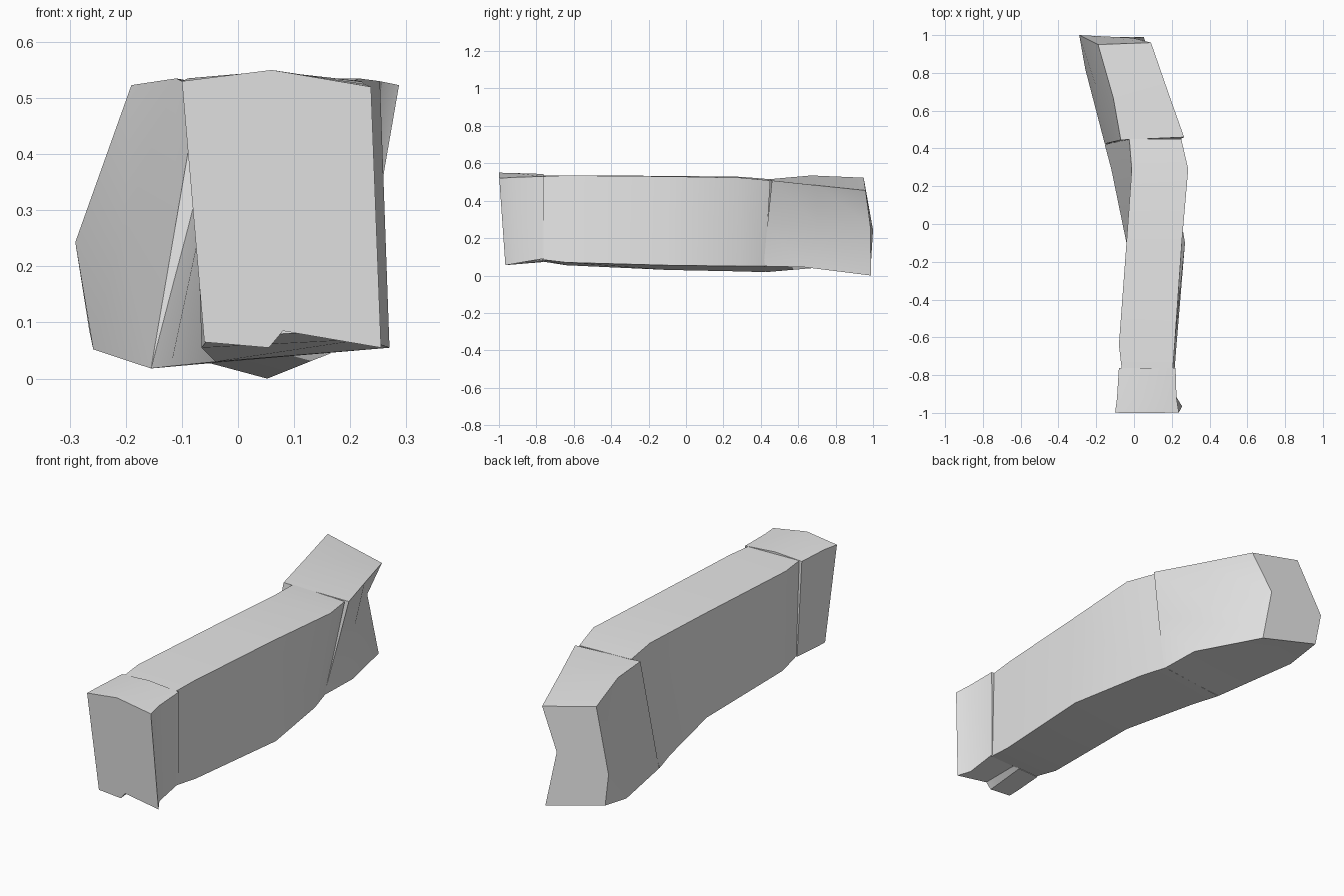
import bpy
import bmesh
from math import radians

default_cube = bpy.data.objects.get("Cube")
if default_cube:
    bpy.data.objects.remove(default_cube, do_unlink=True)

# One plain stone colour for every block
stone = bpy.data.materials.new("light_grey_stone")
stone.use_nodes = True
stone_colour = (0.8, 0.8, 0.8, 1)
stone.diffuse_color = stone_colour
stone_shader = stone.node_tree.nodes["Principled BSDF"]
stone_shader.inputs["Base Color"].default_value = stone_colour
stone_shader.inputs["Roughness"].default_value = 0.9


def section(y, lean, *outline):
    """Cross-section near y; lean shifts lower corners along y."""
    return [(x, y + lean * (0.5 - z), z) for x, z in outline]


def loft(name, sections):
    """Skin matching cross-sections into one closed, rough-hewn block."""
    bm = bmesh.new()
    rings = [[bm.verts.new(corner) for corner in ring] for ring in sections]
    for ring, following in zip(rings, rings[1:]):
        for i in range(len(ring)):
            j = (i + 1) % len(ring)
            bm.faces.new((ring[i], ring[j], following[j], following[i]))
    bm.faces.new(rings[0])
    bm.faces.new(rings[-1])
    bmesh.ops.recalc_face_normals(bm, faces=bm.faces)
    mesh = bpy.data.meshes.new(name)
    bm.to_mesh(mesh)
    bm.free()
    mesh.materials.append(stone)
    block = bpy.data.objects.new(name, mesh)
    bpy.context.collection.objects.link(block)
    bpy.ops.object.select_all(action="DESELECT")
    block.select_set(True)
    bpy.context.view_layer.objects.active = block
    bpy.ops.object.shade_smooth_by_angle(angle=radians(25))
    return block


# Front end block: ridged top, notched underside, slightly flared corner
loft("front_block", [
    section(-.997, .07, (-.1, .53), (.06, .55), (.237, .52),
            (.255, .055), (.08, .085), (.055, .055), (-.06, .065)),
    section(-.92, .02, (-.09, .535), (.06, .548), (.225, .525),
            (.222, .065), (.08, .085), (.055, .06), (-.06, .066)),
    section(-.762, 0, (-.08, .535), (.06, .543), (.22, .53),
            (.218, .09), (.08, .085), (.055, .075), (-.055, .072)),
])

# Long middle block: corners run top left, top right, bottom right, bottom left
loft("middle_block", [
    section(-.768, 0, (-.065, .535), (.205, .53), (.215, .085), (-.05, .075)),
    section(-.64, 0, (-.08, .535), (.215, .535), (.225, .07), (-.065, .055)),
    section(-.1, 0, (-.04, .533), (.253, .53), (.27, .055), (-.04, .03)),
    section(.29, 0, (-.012, .528), (.287, .523), (.205, .05), (-.12, .022)),
    section(.45, -.06, (-.025, .515), (.25, .508), (.165, .05), (-.155, .018)),
])

# Back end block: bends sideways and has a creased, twisted end face
loft("back_block", [
    [(-.07, .445, .515), (.265, .46, .508), (.215, .435, .27),
     (.165, .415, .05), (-.155, .425, .018), (-.112, .435, .27)],
    [(-.11, .67, .535), (.18, .7, .482), (.13, .7, .27),
     (.165, .63, .045), (-.258, .82, .052), (-.205, .74, .27)],
    [(-.19, .95, .523), (.09, .96, .455), (-.005, .985, .27),
     (.052, .99, 0), (-.265, .99, .085), (-.29, 1, .243)],
])
